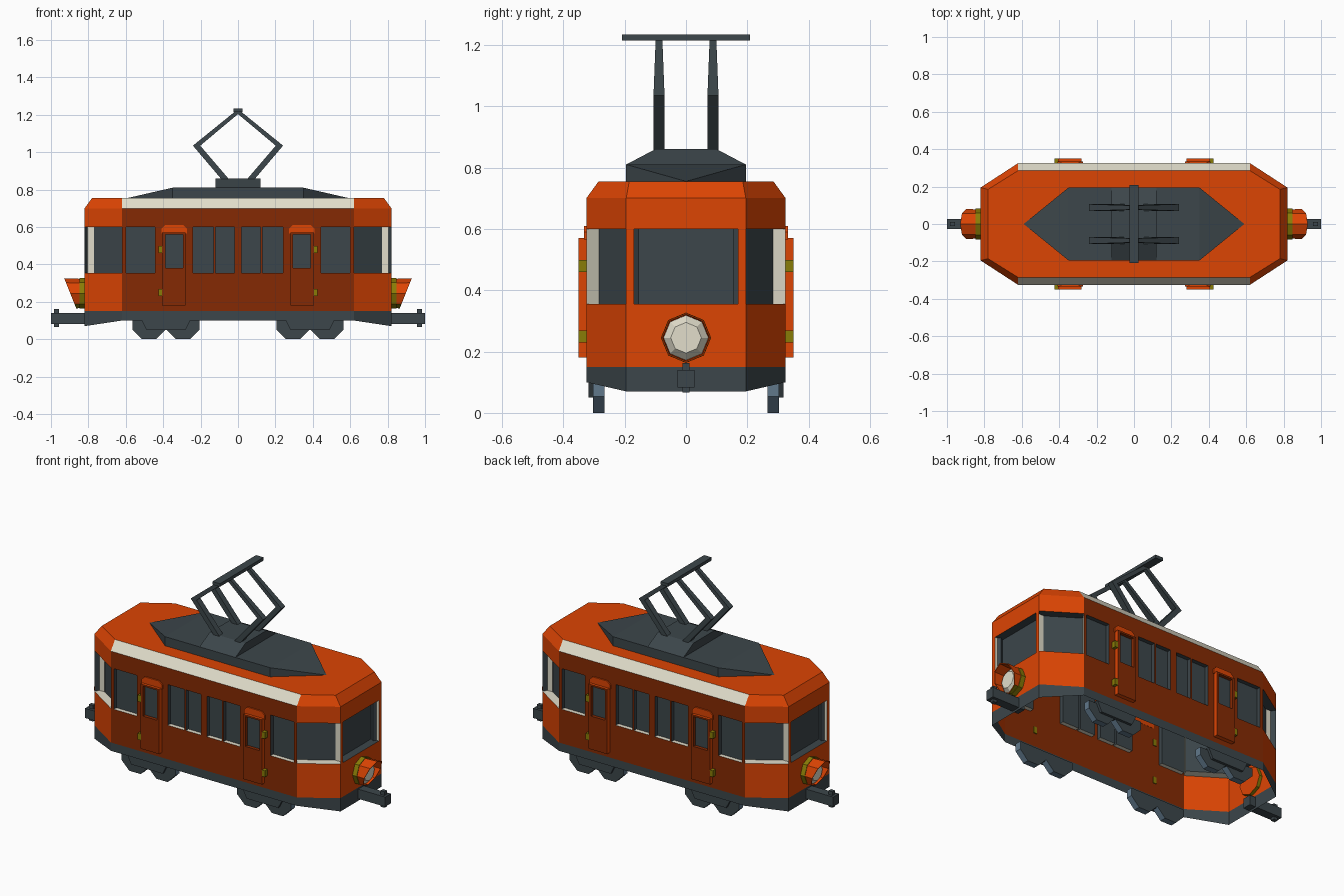
import bpy, bmesh, math
from mathutils import Vector

if "Cube" in bpy.data.objects:
    bpy.data.objects.remove(bpy.data.objects["Cube"])

# colours
COLOURS = [("orange", (0.72, 0.058, 0.001)), ("rust", (0.235, 0.023, 0.001)),
           ("cream", (0.76, 0.73, 0.60)), ("charcoal", (0.045, 0.061, 0.069)),
           ("brass", (0.25, 0.20, 0.002)), ("steel_blue", (0.12, 0.19, 0.26))]
ORANGE, RUST, CREAM, DARK, BRASS, STEEL = range(6)
MATS = []
for n, c in COLOURS:
    m = bpy.data.materials.new(n)
    m.diffuse_color = (*c, 1)
    m.use_nodes = True
    m.node_tree.nodes["Principled BSDF"].inputs["Base Color"].default_value = m.diffuse_color
    MATS.append(m)


def finish(name, bm, mirror=(), weld=True):
    if weld:
        bmesh.ops.remove_doubles(bm, verts=bm.verts[:], dist=0.0005)
        bmesh.ops.recalc_face_normals(bm, faces=bm.faces[:])
    me = bpy.data.meshes.new(name)
    bm.to_mesh(me)
    bm.free()
    for m in MATS:
        me.materials.append(m)
    ob = bpy.data.objects.new(name, me)
    bpy.context.collection.objects.link(ob)
    if mirror:
        mod = ob.modifiers.new("mirror", 'MIRROR')
        mod.use_axis = ['x' in mirror, 'y' in mirror, False]
        mod.use_mirror_merge = False
    return ob


def face(bm, pts, mat):
    f = bm.faces.new([bm.verts.new(p) for p in pts])
    f.material_index = mat
    return f


def loft(bm, rings, mat, caps=True):
    """Join equal-sized rings of points into a tube."""
    for a, b in zip(rings, rings[1:]):
        for i in range(len(a)):
            j = (i + 1) % len(a)
            face(bm, [a[i], a[j], b[j], b[i]], mat)
    if caps:
        face(bm, rings[0][::-1], mat)
        face(bm, rings[-1], mat)


def box(bm, lo, hi, mat):
    (x0, y0, z0), (x1, y1, z1) = lo, hi
    loft(bm, [[(x0, y0, z), (x1, y0, z), (x1, y1, z), (x0, y1, z)] for z in (z0, z1)], mat)


def wall(bm, p0, p1, z0, z1, wins, w0, w1, depth, mat, frame):
    """Panel with recessed windows (u0, u1); frame = colours of sill, right jamb, head, left jamb."""
    p0, p1 = Vector(p0), Vector(p1)
    t = (p1 - p0).normalized()
    length = (p1 - p0).length

    def P(u, z, d=0.0):
        return (p0.x + t.x * u - t.y * d, p0.y + t.y * u + t.x * d, z)

    us = [0.0] + [u for w in wins for u in w] + [length]
    for i, (a, b) in enumerate(zip(us, us[1:])):
        if b - a < 0.001:
            continue
        face(bm, [P(a, z0), P(b, z0), P(b, w0), P(a, w0)], mat)
        face(bm, [P(a, w1), P(b, w1), P(b, z1), P(a, z1)], mat)
        if i % 2 == 0:
            face(bm, [P(a, w0), P(b, w0), P(b, w1), P(a, w1)], mat)
            continue
        edge = [(a, w0), (b, w0), (b, w1), (a, w1)]
        face(bm, [P(u, z, depth) for u, z in edge], DARK)
        for (ua, za), (ub, zb), c in zip(edge, edge[1:] + edge[:1], frame):
            face(bm, [P(ua, za), P(ua, za, depth), P(ub, zb, depth), P(ub, zb)][::-1], c)


# body shell: half of the eight-sided plan, repeated by a half turn
PLAN = [(-.62, -.325), (.62, -.325), (.82, -.195), (.82, .195), (.62, .325)]
TOP = [(-.62, -.285), (.62, -.285), (.78, -.185), (.78, .185), (.62, .285)]
CORNER = math.hypot(.2, .13)
side_wins = [(-.6, -.445), (-.24, -.13), (-.12, -.02), (.02, .12), (.13, .24), (.445, .6)]
WINS = [[(a + .62, b + .62) for a, b in side_wins], [(0, CORNER)], [(.025, .365)], [(0, CORNER)]]
FRAMES = [(CREAM, DARK, DARK, DARK), (CREAM, DARK, DARK, CREAM),
          (DARK, CREAM, DARK, CREAM), (CREAM, CREAM, DARK, DARK)]
body, skirt, roof = bmesh.new(), bmesh.new(), bmesh.new()
ring = []
for s in (1, -1):
    for i in range(4):
        p, q = [(x * s, y * s) for x, y in PLAN[i:i + 2]]
        tp, tq = [(x * s, y * s) for x, y in TOP[i:i + 2]]
        wall(body, p, q, .15, .70, WINS[i], .355, .60, .05 if i else .025,
             ORANGE if i else RUST, FRAMES[i])
        face(roof, [(*p, .70), (*q, .70), (*tq, .755), (*tp, .755)], ORANGE if i else CREAM)
        low = [.07 if abs(c[0]) > .7 else .10 for c in (p, q)]
        face(skirt, [(*p, low[0]), (*q, low[1]), (*q, .15), (*p, .15)], DARK)
        ring.append((*tp, .755))
face(roof, ring, ORANGE)
finish("body_walls", body, weld=False)
finish("roof", roof)
finish("skirt", skirt)

# raised roof box with pointed ends
bm = bmesh.new()
for s in (1, -1):
    a, b = (.35 * s, -.195 * s), (.35 * s, .195 * s)
    tip = (.59 * s, 0, .755)
    face(bm, [(*a, .81), tip, (*b, .81)], DARK)
    face(bm, [(*a, .755), tip, (*a, .81)], DARK)
    face(bm, [(*b, .81), tip, (*b, .755)], DARK)
    face(bm, [(-.35 * s, -.195 * s, .755), (*a, .755), (*a, .81), (-.35 * s, -.195 * s, .81)], DARK)
face(bm, [(-.35, -.195, .81), (.35, -.195, .81), (.35, .195, .81), (-.35, .195, .81)], DARK)
finish("roof_box", bm)

# current collector: base, folding arms, contact bar
bm = bmesh.new()
loft(bm, [[(-.12, -y, z), (.12, -y, z), (.12, y, z), (-.12, y, z)]
          for y, z in ((.195, .81), (.1, .86))], DARK)
finish("collector_base", bm)
bm = bmesh.new()
path = [((.048, .855), (.088, .855), .018), ((.202, 1.035), (.241, 1.035), .018),
        ((-.016, 1.217), (.016, 1.217), .011)]
loft(bm, [[(a[0], -.088 - w, a[1]), (b[0], -.088 - w, b[1]),
           (b[0], -.088 + w, b[1]), (a[0], -.088 + w, a[1])] for a, b, w in path], DARK)
finish("collector_arms", bm, "xy")
bm = bmesh.new()
box(bm, (-.025, -.208, 1.215), (.025, .208, 1.234), DARK)
finish("contact_bar", bm)

# doors with recessed window, flat arched hood plate and brass hinges
bm = bmesh.new()
wall(bm, (.28, -.35), (.405, -.35), .18, .57, [(.015, .108)], .38, .56, .02, RUST, [RUST] * 4)
x0, x1, yf, yb = .28, .405, -.35, -.325
loft(bm, [[(x0, y, .18), (x1, y, .18), (x1, y, .57), (x0, y, .57)] for y in (yf, yb)],
     ORANGE, caps=False)
finish("door", bm, "xy")
bm = bmesh.new()
loft(bm, [[(.273, y, .565), (.41, y, .565), (.41, y, .59), (.39, y, .61), (.293, y, .61), (.273, y, .59)]
          for y in (-.333, -.324)], ORANGE)
finish("door_hood", bm, "xy")
bm = bmesh.new()
for z in (.23, .46):
    box(bm, (.403, -.35, z), (.424, -.32, z + .038), BRASS)
finish("door_hinges", bm, "xy")

# wheels (lower halves) and bogie side plates
bm = bmesh.new()
R = .09 / math.cos(math.pi / 8)
for cx in (.295, .475):
    arc = [(cx + R * math.cos(a), .09 + R * math.sin(a))
           for a in [math.pi * (1 + (k + .5) / 4) for k in range(4)]]
    outline = [(cx - .09, .10)] + arc + [(cx + .09, .10)]
    loft(bm, [[(x, y, z) for x, z in outline] for y in (-.303, -.265)], STEEL)
for f in bm.faces:
    if len(f.verts) > 4:
        f.material_index = DARK
finish("wheels", bm, "xy")
bm = bmesh.new()
loft(bm, [[(.25, y, .11), (.28, y, .05), (.49, y, .05), (.52, y, .11)] for y in (-.318, -.28)], DARK)
finish("bogie_plate", bm, "xy")


# headlamps: brass collar, slanted orange hood, domed cream lens
def oct_ring(r, x):
    pts = []
    for k in range(8):
        z = .245 + r * math.cos(k * math.pi / 4)
        pts.append((x(z) if callable(x) else x, r * math.sin(k * math.pi / 4), z))
    return pts


def slant(z):
    return .865 + (z - .165) * .40


bm = bmesh.new()
loft(bm, [oct_ring(.082, .80), oct_ring(.082, .848)], BRASS)
for f in bm.faces:
    if len(f.verts) == 8 and f.calc_center_median().x < .81:
        f.material_index = ORANGE
finish("lamp_collar", bm, "x")
bm = bmesh.new()
loft(bm, [oct_ring(.078, .845), oct_ring(.081, slant), oct_ring(.076, slant), oct_ring(.073, .849)],
     ORANGE, caps=False)
for f in list(bm.faces)[:8]:
    if f.calc_center_median().z < .2:
        f.material_index = BRASS
finish("lamp_hood", bm, "x")
bm = bmesh.new()
loft(bm, [oct_ring(.0745, .849), oct_ring(.05, .875)], CREAM)
finish("lamp_lens", bm, "x")

# couplers with pins
bm = bmesh.new()
box(bm, (.78, -.027, .082), (1.0, .027, .14), DARK)
box(bm, (.958, -.012, .066), (.985, .012, .162), DARK)
finish("coupler", bm, "x", weld=False)
